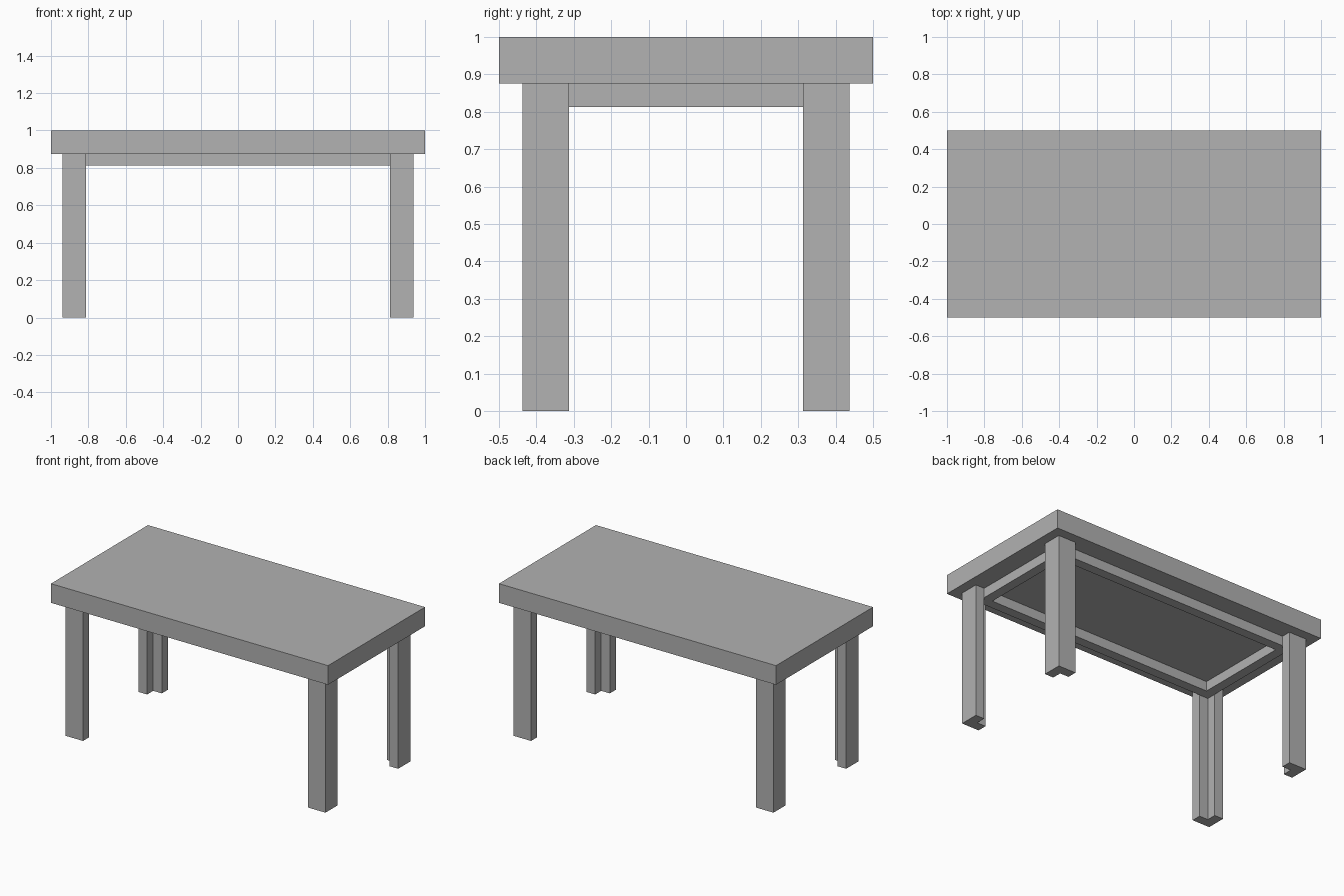
import bpy
import bmesh

cube = bpy.data.objects.get("Cube")
if cube:
    bpy.data.objects.remove(cube, do_unlink=True)

U = 1 / 16  # board thickness, the module of the whole table
TOP_Z = 14 * U

grey = bpy.data.materials.new("plain grey")
grey.use_nodes = True
colour = (0.445, 0.445, 0.445, 1)
grey.diffuse_color = colour
grey.node_tree.nodes["Principled BSDF"].inputs["Base Color"].default_value = colour


def add_object(name, bm):
    bmesh.ops.recalc_face_normals(bm, faces=bm.faces)
    mesh = bpy.data.meshes.new(name)
    bm.to_mesh(mesh)
    bm.free()
    mesh.materials.append(grey)
    obj = bpy.data.objects.new(name, mesh)
    bpy.context.collection.objects.link(obj)
    return obj


def prism(name, outline, z0, z1):
    """Extrude a flat outline from z0 up to z1."""
    bm = bmesh.new()
    face = bm.faces.new([bm.verts.new((x, y, z0)) for x, y in outline])
    result = bmesh.ops.extrude_face_region(bm, geom=[face])
    verts = [v for v in result["geom"] if isinstance(v, bmesh.types.BMVert)]
    bmesh.ops.translate(bm, verts=verts, vec=(0, 0, z1 - z0))
    return add_object(name, bm)


def rectangle(x0, x1, y0, y1):
    return [(x0, y0), (x1, y0), (x1, y1), (x0, y1)]


# Table top
prism("table_top", rectangle(-1, 1, -0.5, 0.5), TOP_Z, 1)

# Legs: L-shaped posts with the notch facing inwards
ox, oy = 15 * U, 7 * U
profile = [(ox, oy), (ox - 2 * U, oy), (ox - 2 * U, oy - U),
           (ox - U, oy - U), (ox - U, oy - 2 * U), (ox, oy - 2 * U)]
for side, sx in (("left", 1), ("right", -1)):
    for end, sy in (("front", -1), ("back", 1)):
        prism(f"{end}_{side}_leg", [(sx * x, sy * y) for x, y in profile], 0, TOP_Z)

# Apron: a frame of rails seated in the leg notches
ax, ay = ox - U, oy - U
for name, s in (("front_apron", -1), ("back_apron", 1)):
    prism(name, rectangle(-ax, ax, s * ay, s * (ay - U)), TOP_Z - U, TOP_Z)
for name, s in (("left_apron", 1), ("right_apron", -1)):
    prism(name, rectangle(s * ax, s * (ax - U), U - ay, ay - U), TOP_Z - U, TOP_Z)
